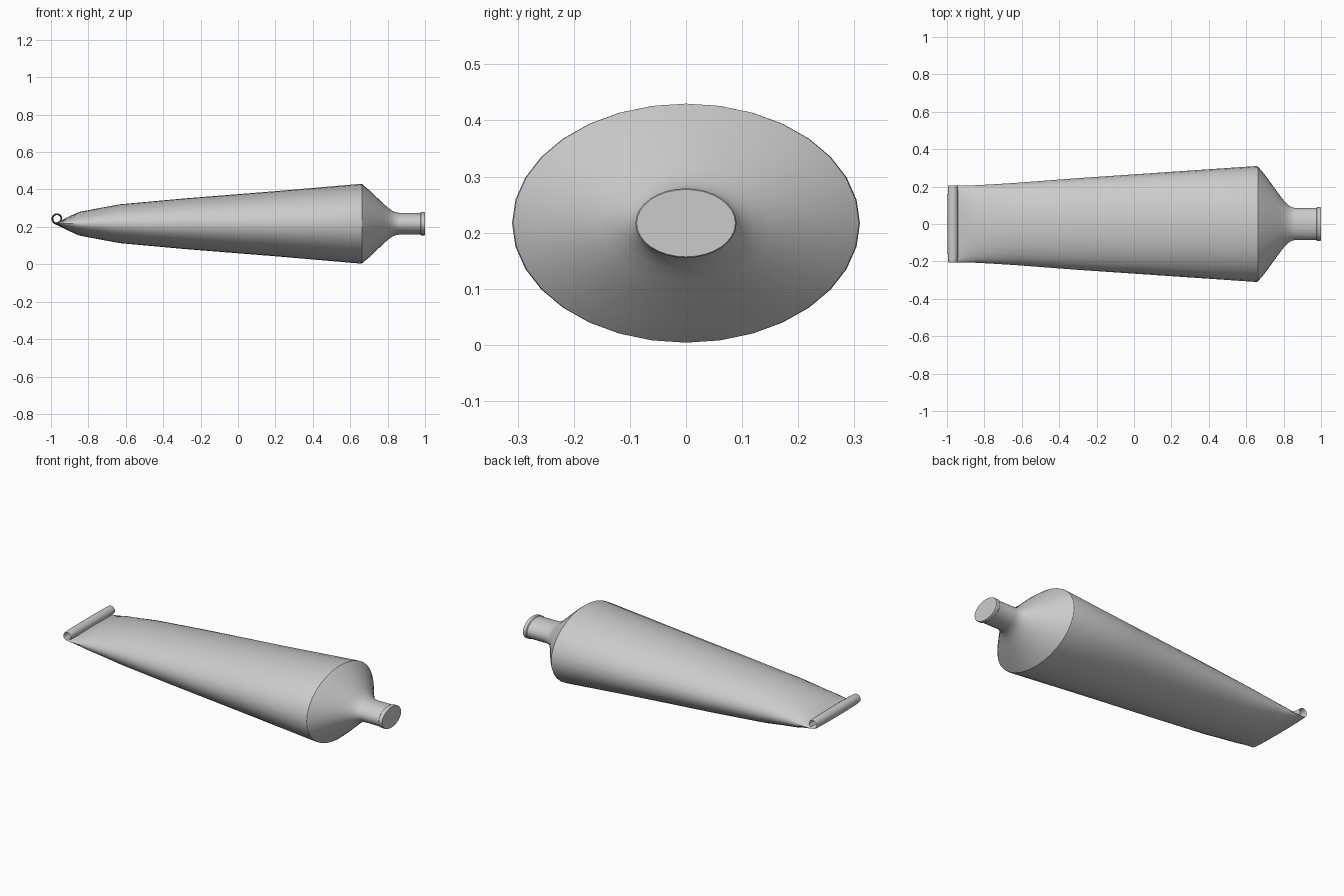
import bpy, bmesh, math

if "Cube" in bpy.data.objects:
    bpy.data.objects.remove(bpy.data.objects["Cube"])

SEG = 32
ZC = 0.217


def loft(name, sections):
    """Skin elliptical rings: (x, z, half width, half thickness, tilt)."""
    bm = bmesh.new()
    rings = []
    for x, z, ry, rt, tilt in sections:
        ring = []
        for i in range(SEG):
            a = 2 * math.pi * i / SEG
            t = rt * math.sin(a)
            ring.append(bm.verts.new((x - t * math.sin(tilt), ry * math.cos(a),
                                      z + t * math.cos(tilt))))
        rings.append(ring)
    for r0, r1 in zip(rings, rings[1:]):
        for i in range(SEG):
            j = (i + 1) % SEG
            bm.faces.new((r0[i], r0[j], r1[j], r1[i]))
    bm.faces.new(rings[0])
    bm.faces.new(rings[-1])
    bmesh.ops.recalc_face_normals(bm, faces=bm.faces)
    me = bpy.data.meshes.new(name)
    bm.to_mesh(me)
    bm.free()
    ob = bpy.data.objects.new(name, me)
    bpy.context.collection.objects.link(ob)
    bpy.ops.object.select_all(action='DESELECT')
    ob.select_set(True)
    bpy.context.view_layer.objects.active = ob
    bpy.ops.object.shade_smooth_by_angle(angle=math.radians(32))
    return ob


# Curled tail: a thin strip rolled up and over toward the nozzle
curl = []
cx, cz = -0.967, 0.244
for k in range(15):
    a = math.radians(-110 - 22 * k)
    r = 0.027 - 0.0004 * k
    curl.append((cx + r * math.cos(a), cz + r * math.sin(a), 0.205, 0.005,
                 a - math.pi / 2))
curl.reverse()

# Body, conical shoulder, neck and lip
profile = [(-0.95, 0.206, 0.015), (-0.91, 0.206, 0.036), (-0.85, 0.207, 0.063),
           (-0.74, 0.213, 0.084), (-0.63, 0.220, 0.104), (-0.30, 0.245, 0.134),
           (0.20, 0.279, 0.174), (0.655, 0.310, 0.213), (0.662, 0.308, 0.213),
           (0.70, 0.263, 0.181), (0.78, 0.153, 0.105), (0.805, 0.121, 0.083),
           (0.825, 0.101, 0.069), (0.845, 0.089, 0.061), (0.865, 0.085, 0.058),
           (0.975, 0.085, 0.058), (0.979, 0.090, 0.062), (0.997, 0.090, 0.062),
           (1.0, 0.088, 0.060)]
body = [(x, ZC, ry, rz, 0.0) for x, ry, rz in profile]

# The last curl rings meet the body; flip tilt so the ring vertices line up
curl = [(x, z, ry, rt, t + math.pi) for x, z, ry, rt, t in curl]
tube = loft("squeeze_tube", curl + body)
